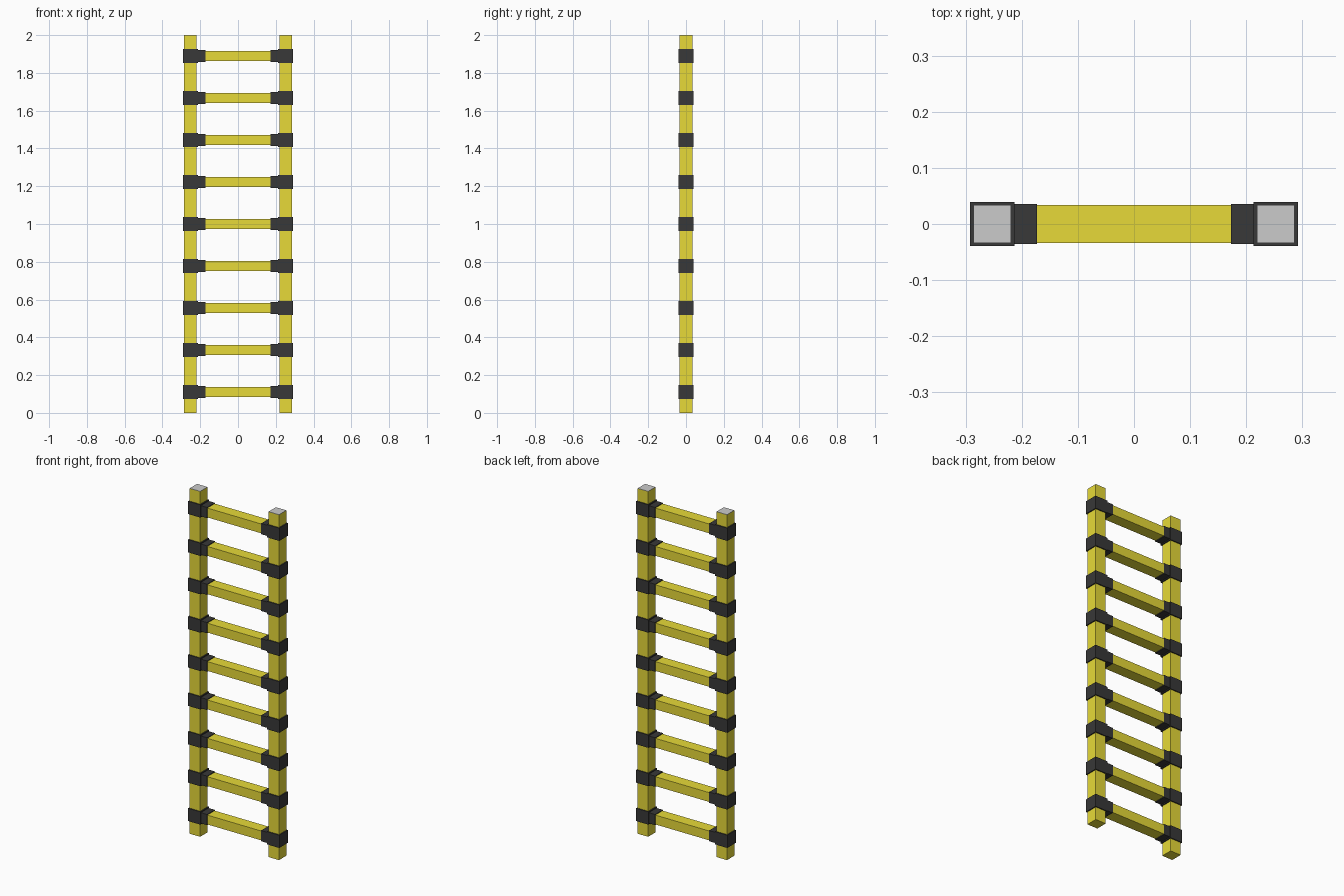
import bpy

if "Cube" in bpy.data.objects:
    bpy.data.objects.remove(bpy.data.objects["Cube"])

HEIGHT = 2.0
RAIL_X = 0.2525      # rail centre offset
RAIL = 0.067         # rail thickness
COLLAR = 0.079       # clamp thickness around the rail
RUNGS = 9
CAP = 0.002


def material(name, rgb):
    mat = bpy.data.materials.new(name)
    mat.diffuse_color = (*rgb, 1.0)
    mat.use_nodes = True
    mat.node_tree.nodes["Principled BSDF"].inputs["Base Color"].default_value = mat.diffuse_color
    return mat


def box(name, centre, size, mat=None):
    bpy.ops.mesh.primitive_cube_add(size=1, location=centre)
    obj = bpy.context.object
    obj.name = name
    obj.scale = size
    bpy.ops.object.transform_apply(location=False, rotation=False, scale=True)
    if mat:
        obj.data.materials.append(mat)
    return obj


yellow = material("yellow_paint", (0.8, 0.7, 0.04))
black = material("black_rubber", (0.04, 0.04, 0.04))

# Side rails with bare grey tops
for side, label in ((-1, "left"), (1, "right")):
    x = side * RAIL_X
    box(f"{label}_rail", (x, 0, (HEIGHT - CAP) / 2), (RAIL, RAIL, HEIGHT - CAP), yellow)
    box(f"{label}_rail_cap", (x, 0, HEIGHT - CAP / 2), (RAIL, RAIL, CAP))

# Rungs, each held by a clamp and a sleeve at both ends
for i in range(RUNGS):
    z = HEIGHT * (i + 0.5) / RUNGS
    box(f"rung_{i + 1}", (0, 0, z), (2 * RAIL_X - RAIL, RAIL, 0.054), yellow)
    for side, label in ((-1, "left"), (1, "right")):
        box(f"{label}_clamp_{i + 1}", (side * RAIL_X, 0, z), (COLLAR, COLLAR, 0.074), black)
        box(f"{label}_sleeve_{i + 1}", (side * 0.1965, 0, z), (0.047, 0.071, 0.062), black)
